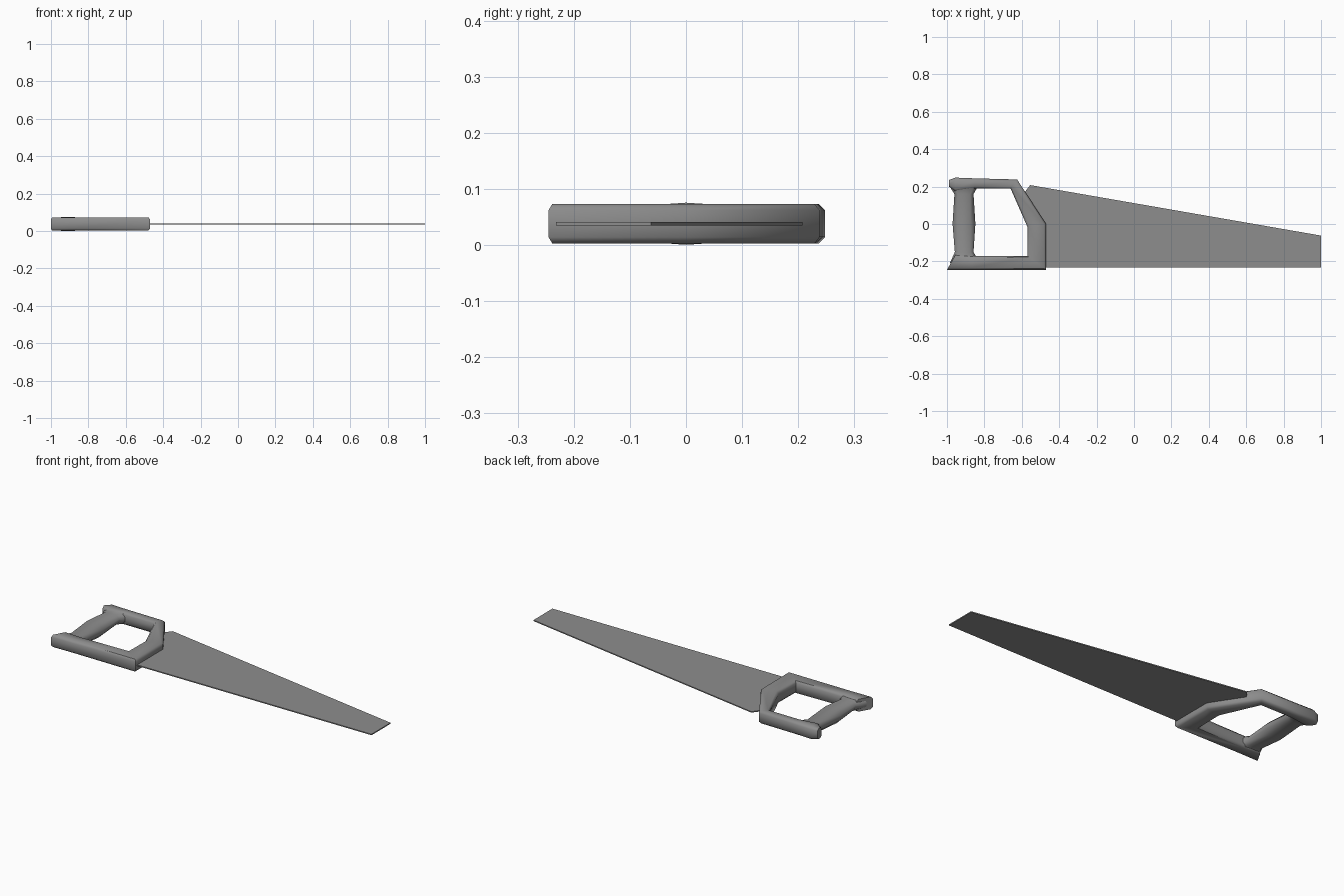
import bpy
import bmesh
import math

if "Cube" in bpy.data.objects:
    bpy.data.objects.remove(bpy.data.objects["Cube"])

grey = bpy.data.materials.new("plain grey")
grey.use_nodes = True
colour = (0.27, 0.27, 0.27, 1)
grey.diffuse_color = colour
grey.node_tree.nodes["Principled BSDF"].inputs["Base Color"].default_value = colour

MID_Z = 0.038


def finish(name, bm, smooth=True):
    """Turn a bmesh into a named, shaded object."""
    bmesh.ops.recalc_face_normals(bm, faces=bm.faces)
    mesh = bpy.data.meshes.new(name)
    bm.to_mesh(mesh)
    bm.free()
    mesh.materials.append(grey)
    obj = bpy.data.objects.new(name, mesh)
    bpy.context.collection.objects.link(obj)
    if smooth:
        bpy.ops.object.select_all(action="DESELECT")
        obj.select_set(True)
        bpy.context.view_layer.objects.active = obj
        bpy.ops.object.shade_smooth_by_angle(angle=math.radians(50))
    return obj


def loft(name, stations):
    """Skin chamfered sections; station = point a, point b, half height, chamfer."""
    bm = bmesh.new()
    rings = []
    for (ax, ay), (bx, by), half, cut in stations:
        width = math.hypot(bx - ax, by - ay)
        c = cut / width
        section = [(0, half - cut), (c, half), (1 - c, half), (1, half - cut),
                   (1, cut - half), (1 - c, -half), (c, -half), (0, cut - half)]
        rings.append([bm.verts.new((ax + (bx - ax) * t, ay + (by - ay) * t, MID_Z + z))
                      for t, z in section])
    for r, s in zip(rings, rings[1:]):
        for i in range(8):
            j = (i + 1) % 8
            bm.faces.new((r[i], r[j], s[j], s[i]))
    bm.faces.new(rings[0])
    bm.faces.new(rings[-1])
    return finish(name, bm)


# Handle frame: outer and inner outline points from the lower to the upper end
H, C = 0.035, 0.011
loft("handle_frame", [
    ((-1.0, -0.245), (-0.955, -0.165), H, C),
    ((-0.87, -0.245), (-0.86, -0.17), H, C),
    ((-0.47, -0.245), (-0.57, -0.17), H, C),
    ((-0.47, 0.0), (-0.57, -0.015), H, C),
    ((-0.625, 0.238), (-0.66, 0.19), H, C),
    ((-0.85, 0.244), (-0.85, 0.19), H, C),
    ((-0.955, 0.248), (-0.955, 0.175), H, C),
    ((-0.99, 0.235), (-0.99, 0.2), 0.03, C),
])

# Grip: swells in the middle and flares into both bars
loft("handle_grip", [
    ((-0.985, -0.21), (-0.835, -0.19), 0.03, 0.018),
    ((-0.958, -0.15), (-0.858, -0.15), 0.027, 0.018),
    ((-0.97, 0.0), (-0.848, 0.0), 0.0375, 0.025),
    ((-0.96, 0.16), (-0.858, 0.16), 0.027, 0.018),
    ((-0.982, 0.195), (-0.838, 0.195), 0.03, 0.018),
])

# Blade: thin tapered plate seated inside the frame
bm = bmesh.new()
outline = [(-0.52, -0.232), (1, -0.232), (1, -0.062), (-0.555, 0.208),
           (-0.6, 0.15), (-0.52, 0.0)]
face = bm.faces.new([bm.verts.new((x, y, MID_Z - 0.003)) for x, y in outline])
top = bmesh.ops.extrude_face_region(bm, geom=[face])
bmesh.ops.translate(bm, vec=(0, 0, 0.006),
                    verts=[v for v in top["geom"] if isinstance(v, bmesh.types.BMVert)])
finish("blade", bm, smooth=False)
